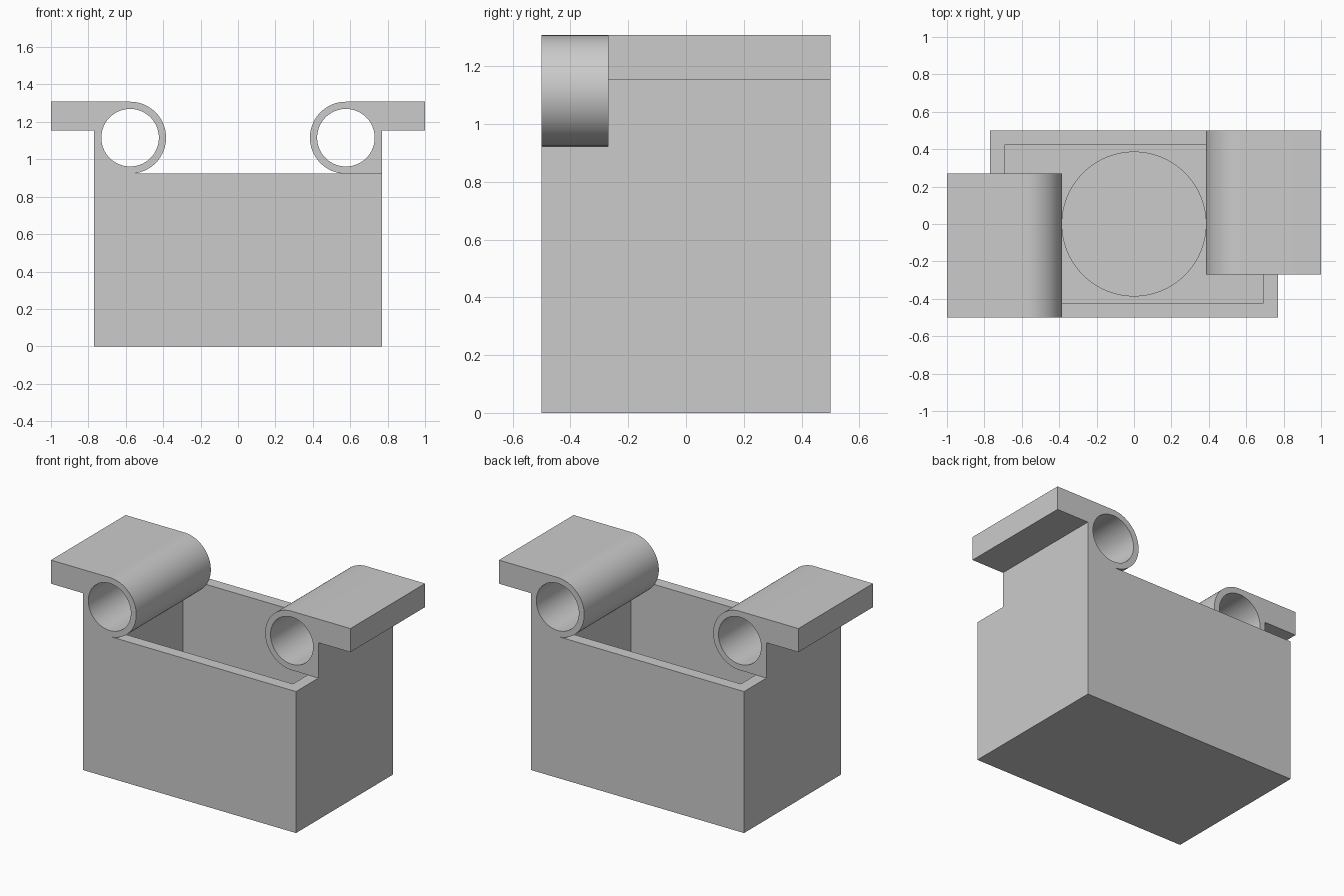
import bpy, bmesh
from math import cos, sin, pi, radians
from mathutils import Matrix

cube = bpy.data.objects.get("Cube")
if cube:
    bpy.data.objects.remove(cube, do_unlink=True)

U = 1 / 13                      # wall thickness, the module of the whole part
HALF_X, HALF_Y, RIM = 10 * U, 6.5 * U, 12 * U
FLOOR, RECESS = 1.5 * U, 1 * U
TOP, TAB_UNDER = 17 * U, 15 * U
ROLL_X, ROLL_Z, ROLL_R, BORE_R = -7.5 * U, 14.5 * U, 2.5 * U, 2 * U

grey = bpy.data.materials.new("plain grey")
grey.use_nodes = True
colour = (0.6, 0.6, 0.6, 1)
grey.diffuse_color = colour
grey.node_tree.nodes["Principled BSDF"].inputs["Base Color"].default_value = colour


def arc(cx, cy, r, start, end, steps):
    angles = [start + (end - start) * i / steps for i in range(steps + 1)]
    return [(cx + r * cos(a), cy + r * sin(a)) for a in angles]


def prism(name, outline, low, high, along_y=False):
    """Extrude a 2D outline along z, or an x-z outline along y."""
    bm = bmesh.new()
    place = (lambda a, b: (a, low, b)) if along_y else (lambda a, b: (a, b, low))
    face = bm.faces.new([bm.verts.new(place(a, b)) for a, b in outline])
    moved = bmesh.ops.extrude_face_region(bm, geom=[face])["geom"]
    depth = high - low
    bmesh.ops.translate(bm, verts=[v for v in moved if isinstance(v, bmesh.types.BMVert)],
                        vec=(0, depth, 0) if along_y else (0, 0, depth))
    bmesh.ops.recalc_face_normals(bm, faces=bm.faces)
    mesh = bpy.data.meshes.new(name)
    bm.to_mesh(mesh)
    bm.free()
    mesh.materials.append(grey)
    obj = bpy.data.objects.new(name, mesh)
    bpy.context.collection.objects.link(obj)
    return obj


def activate(obj):
    bpy.ops.object.select_all(action='DESELECT')
    obj.select_set(True)
    bpy.context.view_layer.objects.active = obj


def cut(obj, cutter):
    mod = obj.modifiers.new("cut", 'BOOLEAN')
    mod.operation, mod.solver, mod.object = 'DIFFERENCE', 'EXACT', cutter
    activate(obj)
    bpy.ops.object.modifier_apply(modifier=mod.name)
    bpy.data.objects.remove(cutter, do_unlink=True)


def rectangle(x, y):
    return [(-x, -y), (x, -y), (x, y), (-x, y)]


# Open box with a round recess in its floor
box = prism("box", rectangle(HALF_X, HALF_Y), 0, RIM)
cut(box, prism("cavity", rectangle(HALF_X - U, HALF_Y - U), FLOOR, RIM + U))
cut(box, prism("floor_recess", arc(0, 0, 5 * U, 0, 2 * pi, 96)[:-1], RECESS, RIM))

# Hinge barrel with its bore and outward tab
profile = [(-1, TAB_UNDER), (-1, TOP)]
profile += arc(ROLL_X, ROLL_Z, ROLL_R, pi / 2, -pi / 2, 48)
profile += [(-HALF_X, RIM), (-HALF_X, TAB_UNDER)]
hinge = prism("right_hinge", profile, -HALF_Y, 3.5 * U, along_y=True)
bore = arc(ROLL_X, ROLL_Z, BORE_R, 0, 2 * pi, 96)[:-1]
cut(hinge, prism("bore", bore, -1, 1, along_y=True))

# The opposite hinge is the same part turned half way round
other = hinge.copy()
other.data = hinge.data.copy()
other.name = "left_hinge"
other.data.transform(Matrix.Rotation(pi, 4, 'Z'))
bpy.context.collection.objects.link(other)

for obj in (box, hinge, other):
    activate(obj)
    bpy.ops.object.shade_smooth_by_angle(angle=radians(30))
